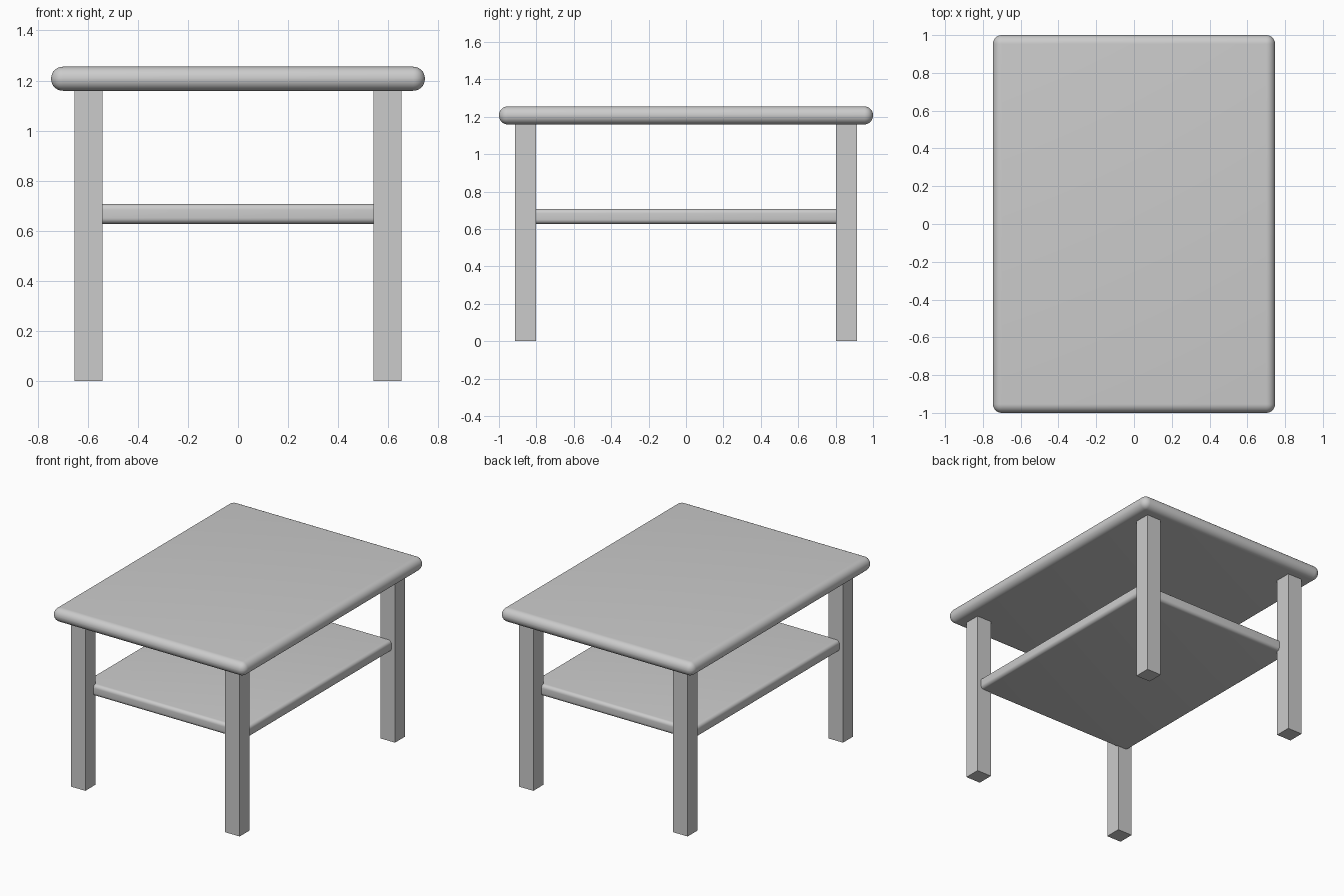
import bpy
import math

if "Cube" in bpy.data.objects:
    bpy.data.objects.remove(bpy.data.objects["Cube"])


def box(name, size, center, bevel=0.0, segments=8):
    """Box with optional rounded edges."""
    bpy.ops.mesh.primitive_cube_add(size=1, location=center)
    ob = bpy.context.object
    ob.name = name
    ob.scale = size
    bpy.ops.object.transform_apply(location=False, rotation=False, scale=True)
    if bevel:
        mod = ob.modifiers.new("round_edges", 'BEVEL')
        mod.width = bevel
        mod.segments = segments
        mod.limit_method = 'NONE'
        bpy.ops.object.modifier_apply(modifier=mod.name)
        bpy.ops.object.shade_smooth_by_angle(angle=math.radians(35))
    return ob


# Table top with fully rounded rim
box("table_top", (1.494, 2.0, 0.096), (0, 0, 1.207), bevel=0.047)

# Lower shelf, its corners let into the legs
box("lower_shelf", (1.25, 1.65, 0.08), (0, 0, 0.667), bevel=0.024, segments=6)

# Four square legs
LEG, HEIGHT = 0.112, 1.165
for side, sx in (("left", -1), ("right", 1)):
    for end, sy in (("front", -1), ("back", 1)):
        box(f"{end}_{side}_leg", (LEG, LEG, HEIGHT),
            (sx * 0.597, sy * 0.859, HEIGHT / 2))
